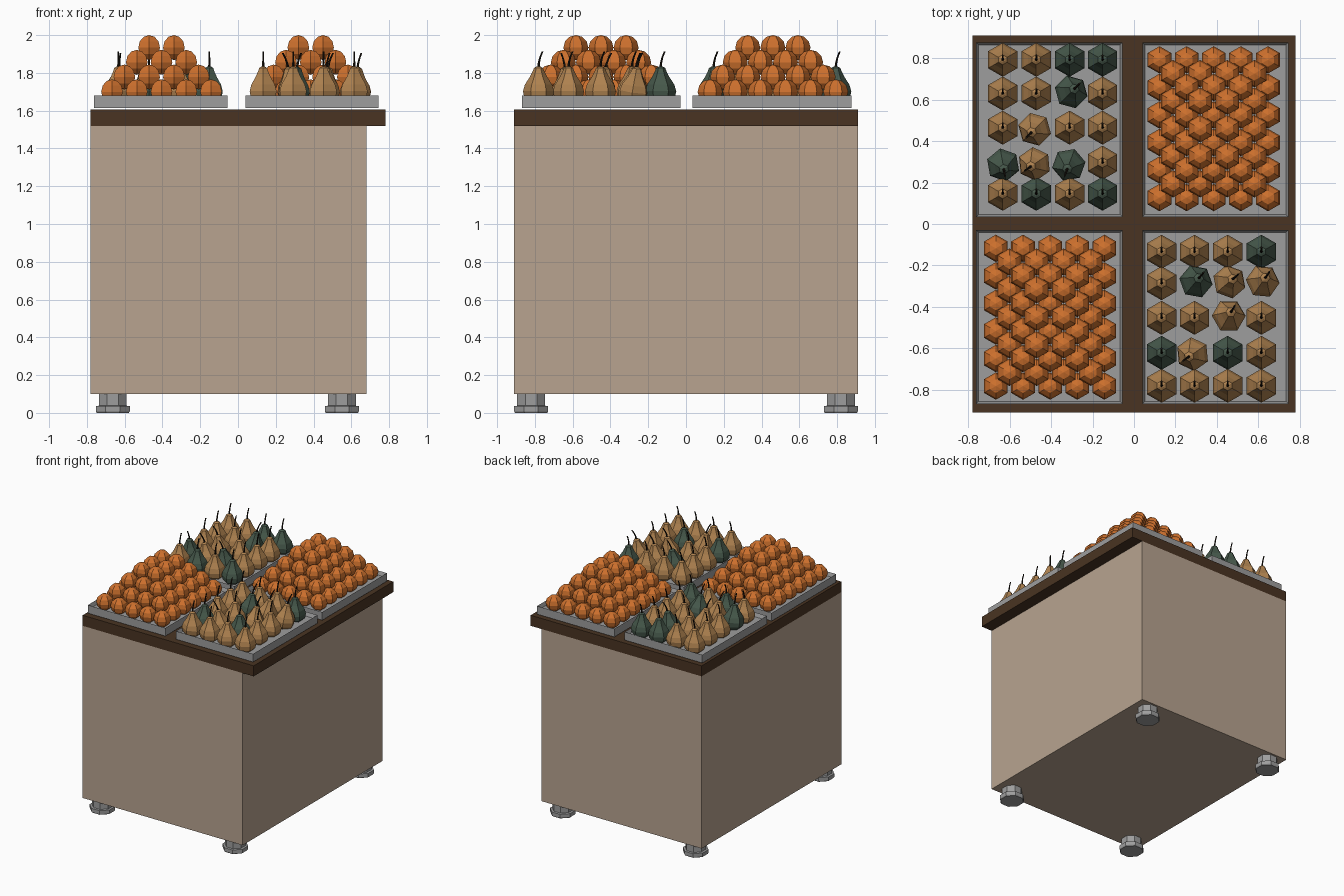
import bpy, bmesh, math
from mathutils import Matrix, Vector

if "Cube" in bpy.data.objects:
    bpy.data.objects.remove(bpy.data.objects["Cube"])


def mat(name, r, g, b):
    m = bpy.data.materials.new(name)
    m.diffuse_color = (r, g, b, 1)
    m.use_nodes = True
    m.node_tree.nodes["Principled BSDF"].inputs["Base Color"].default_value = m.diffuse_color
    return m


BEIGE = mat("beige_panel", .48, .37, .28)
WOOD = mat("dark_wood", .067, .034, .016)
GREY = mat("grey_metal", .34, .34, .34)
ORANGE = mat("orange_skin", .62, .165, .027)
TAN = mat("tan_skin", .43, .225, .08)
GREEN = mat("green_skin", .061, .098, .07)
STEM = mat("dark_stem", .012, .008, .005)


def add(name, mesh, loc=(0, 0, 0)):
    ob = bpy.data.objects.new(name, mesh)
    ob.location = loc
    bpy.context.collection.objects.link(ob)
    return ob


def finish(bm, name, *mats):
    bmesh.ops.recalc_face_normals(bm, faces=bm.faces)
    me = bpy.data.meshes.new(name)
    bm.to_mesh(me)
    bm.free()
    for m in mats:
        me.materials.append(m)
    return me


def cube(bm, lo, hi):
    lo, hi = Vector(lo), Vector(hi)
    m = Matrix.Translation((lo + hi) / 2) @ Matrix.Diagonal((*(hi - lo), 1))
    return bmesh.ops.create_cube(bm, size=1, matrix=m)


def box(name, lo, hi, m):
    bm = bmesh.new()
    cube(bm, lo, hi)
    return add(name, finish(bm, name, m))


def loft(bm, rings, n, phase, index=0):
    """Closed stack of n-sided rings given as (radius, z, y shift)."""
    loops = [[bm.verts.new((r * math.cos(phase + 2 * math.pi * i / n),
                            dy + r * math.sin(phase + 2 * math.pi * i / n), z))
              for i in range(n)] for r, z, dy in rings]
    faces = [bm.faces.new(loops[0][::-1]), bm.faces.new(loops[-1])]
    for a, b in zip(loops, loops[1:]):
        for i in range(n):
            j = (i + 1) % n
            faces.append(bm.faces.new((a[i], a[j], b[j], b[i])))
    for f in faces:
        f.material_index = index


# cabinet and counter top
box("cabinet_body", (-.78, -.91, .10), (.68, .91, 1.52), BEIGE)
box("counter_top", (-.78, -.91, 1.52), (.78, .91, 1.607), WOOD)

# octagonal feet
bm = bmesh.new()
k = 1 / math.cos(math.pi / 8)
loft(bm, [(.085 * k, 0, 0), (.09 * k, .008, 0), (.09 * k, .036, 0), (.074 * k, .038, 0), (.074 * k, .105, 0)],
     8, math.pi / 8)
foot = finish(bm, "foot", GREY)
for x in (-.663, .55):
    for y in (-.82, .82):
        add("foot", foot, (x, y, 0))


# trays with a recessed floor
def tray(name, x0, x1, y0, y1):
    bm = bmesh.new()
    cube(bm, (x0, y0, 1.613), (x1, y1, 1.68))
    top = max(bm.faces, key=lambda f: f.calc_center_median().z)
    bmesh.ops.inset_region(bm, faces=[top], thickness=.017)
    bmesh.ops.translate(bm, verts=top.verts, vec=(0, 0, -.03))
    add(name, finish(bm, name, GREY))


for side, x0, x1 in (("left", -.762, -.055), ("right", .04, .745)):
    tray("tray_front_" + side, x0, x1, -.868, -.029)
    tray("tray_back_" + side, x0, x1, .034, .877)

# six-sided pumpkin, stacked in pyramids
bm = bmesh.new()
bmesh.ops.create_uvsphere(bm, u_segments=6, v_segments=6, radius=.066)
far = max(bm.verts, key=lambda v: math.hypot(v.co.x, v.co.y)).co
turn = math.pi / 2 - math.atan2(far.y, far.x)
bmesh.ops.rotate(bm, verts=bm.verts, cent=(0, 0, 0), matrix=Matrix.Rotation(turn, 3, 'Z'))
pumpkin = finish(bm, "pumpkin", ORANGE)
for cx, cy in ((-.405, -.45), (.385, .46)):
    for layer in range(4):
        cols, rows = 5 - layer, 6 - layer
        for i in range(cols):
            for j in range(rows):
                add("pumpkin", pumpkin, (cx + (i - (cols - 1) / 2) * .131,
                                         cy + (j - (rows - 1) / 2) * .133,
                                         1.70 + layer * .078))


# pear-shaped squash with a curved stem
def squash(name, skin):
    bm = bmesh.new()
    loft(bm, [(.045, 0, 0), (.075, .03, 0), (.082, .065, 0), (.072, .10, 0),
              (.046, .14, 0), (.031, .17, 0), (.024, .188, 0), (.01, .196, 0)],
         6, math.pi / 2)
    loft(bm, [(.008, .185, 0), (.006, .215, .002), (.005, .245, .009), (.005, .275, .021)],
         5, 0, 1)
    return finish(bm, name, skin, STEM)


kinds = {"T": squash("tan_squash", TAN), "G": squash("green_squash", GREEN)}
LEFT = ["TTGG", "TTGT", "TTTT", "GTGT", "TGTG"]
RIGHT = ["TTTG", "TGTT", "TTTT", "GTGT", "TTTT"]
# heading of the leaning ones, in degrees from +x, by (row, column)
LEAN_L = {(1, 2): 45, (2, 1): 225, (3, 0): 280, (3, 1): 215, (3, 2): 250}
LEAN_R = {(1, 1): 50, (1, 2): 40, (1, 3): 55, (2, 2): 60, (3, 1): 215}
for grid, lean, xs, ys in (
        (LEFT, LEAN_L, (-.634, -.472, -.311, -.152), (.793, .63, .465, .296, .146)),
        (RIGHT, LEAN_R, (.133, .292, .452, .615), (-.134, -.286, -.453, -.622, -.781))):
    for r, row in enumerate(grid):
        for c, kind in enumerate(row):
            ob = add(kinds[kind].name, kinds[kind], (xs[c], ys[r], 1.638))
            if (r, c) in lean:
                ob.rotation_euler = (-.17, 0, math.radians(lean[r, c] - 90))
